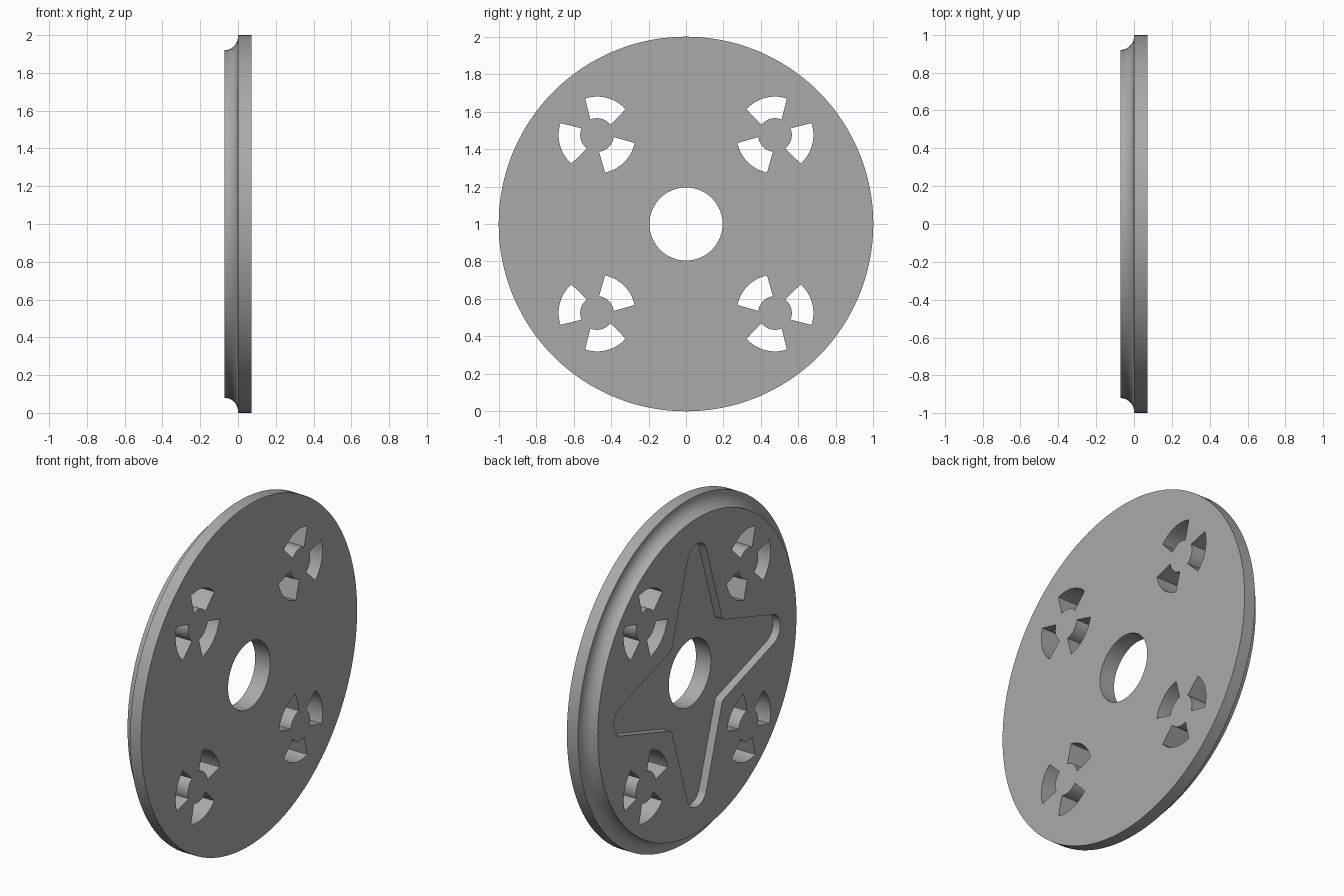
import bpy, bmesh
from math import sin, cos, pi, radians, sqrt, tan

if "Cube" in bpy.data.objects:
    bpy.data.objects.remove(bpy.data.objects["Cube"])

HALF = 0.072           # half thickness, axis runs along x
CZ = 1.0               # height of the disc centre
SEG = 128

steel = bpy.data.materials.new("plain_grey")
steel.diffuse_color = (0.40, 0.40, 0.40, 1)
steel.use_nodes = True
steel.node_tree.nodes["Principled BSDF"].inputs["Base Color"].default_value = steel.diffuse_color


def polar(r, deg, cy=0.0, cz=0.0):
    return (cy + r * cos(radians(deg)), cz + r * sin(radians(deg)))


def arc(r, a0, a1, n, cy=0.0, cz=0.0):
    return [polar(r, a0 + (a1 - a0) * i / n, cy, cz) for i in range(n + 1)]


def loft(name, sections):
    """Capped solid through outlines [(x, [(y, z), ...]), ...] about the disc centre."""
    bm = bmesh.new()
    rings = [[bm.verts.new((x, y, z + CZ)) for y, z in pts] for x, pts in sections]
    n = len(rings[0])
    for a, b in zip(rings, rings[1:]):
        for i in range(n):
            j = (i + 1) % n
            bm.faces.new((a[i], a[j], b[j], b[i]))
    bm.faces.new(rings[0])
    bm.faces.new(rings[-1])
    bmesh.ops.recalc_face_normals(bm, faces=bm.faces)
    me = bpy.data.meshes.new(name)
    bm.to_mesh(me)
    bm.free()
    ob = bpy.data.objects.new(name, me)
    bpy.context.collection.objects.link(ob)
    return ob


def circle(r):
    return [polar(r, 360 * i / SEG) for i in range(SEG)]


def cut(body, cutter):
    bpy.context.view_layer.objects.active = body
    mod = body.modifiers.new("cut", 'BOOLEAN')
    mod.operation = 'DIFFERENCE'
    mod.solver = 'EXACT'
    mod.object = cutter
    bpy.ops.object.modifier_apply(modifier=mod.name)
    bpy.data.objects.remove(cutter)


# Disc with a hollow cove around one edge
cove = [(-HALF + HALF * sin(t), 0.992 - HALF * cos(t))
        for t in (pi / 2 * i / 10 for i in range(11))]
profile = cove + [(0.0, 1.0), (HALF, 1.0)]
disc = loft("disc", [(x, circle(r)) for x, r in profile])
disc.data.materials.append(steel)

# Centre bore
cut(disc, loft("bore", [(-0.2, circle(0.195)), (0.2, circle(0.195))]))

# Three fan-shaped windows around each of four small hubs
for q in range(4):
    diag = 45 + 90 * q
    cy, cz = polar(0.475 * sqrt(2), diag)
    for k in (60, 180, 300):
        mid = diag + k
        fan = (arc(0.205, mid - 33, mid + 33, 14, cy, cz)
               + arc(0.09, mid + 38, mid - 38, 14, cy, cz))
        cut(disc, loft("window", [(-0.2, fan), (0.2, fan)]))

# Shallow four-armed star pocket with rounded tips and rounded inner corners
TIP_R, TIP_C, TAPER, FILLET = 0.09, 0.68, 15, 0.03
t = tan(radians(TAPER))
ty, tz = polar(TIP_R, TAPER, 0, TIP_C)
corner = (ty + t * tz) / (1 + t)
fillet_c = corner * sqrt(2) + FILLET / sin(radians(45 - TAPER))
star = []
for q in range(4):
    a = 90 * q
    star += arc(TIP_R, a - 90 + TAPER, a + 90 - TAPER, 16, *polar(TIP_C, a))
    fy, fz = polar(fillet_c, a + 45)
    star += arc(FILLET, a - 90 - TAPER, a - 180 + TAPER, 6, fy, fz)
cut(disc, loft("star_pocket", [(-0.2, star), (-HALF + 0.047, star)]))

# Smooth the round walls, keep the rims crisp
bpy.ops.object.select_all(action='DESELECT')
disc.select_set(True)
bpy.context.view_layer.objects.active = disc
bpy.ops.object.shade_smooth_by_angle(angle=radians(25))
